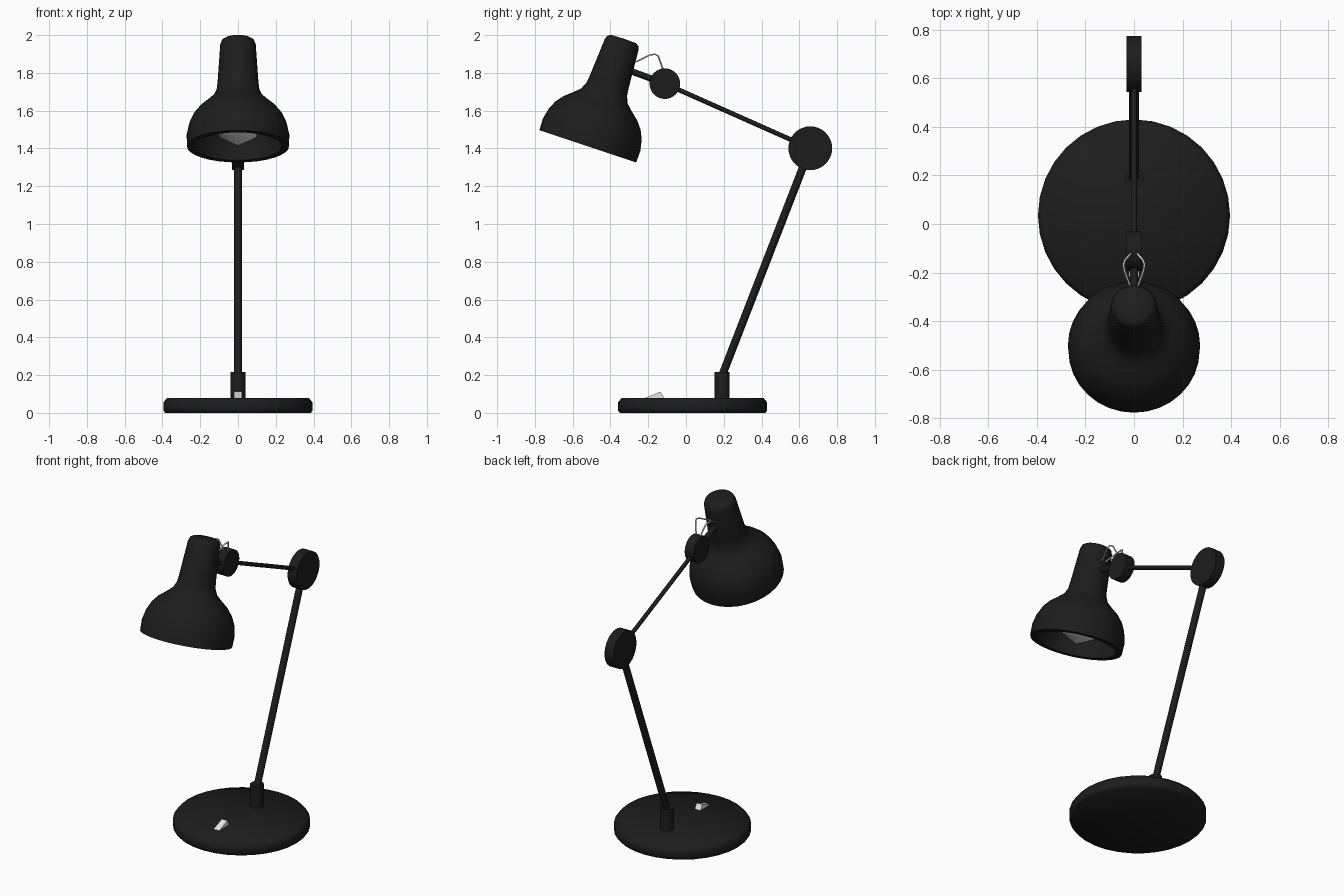
import bpy, bmesh, math
from mathutils import Vector, Matrix

if "Cube" in bpy.data.objects:
    bpy.data.objects.remove(bpy.data.objects["Cube"])


def material(name, rgb):
    m = bpy.data.materials.new(name)
    m.diffuse_color = (*rgb, 1)
    m.use_nodes = True
    m.node_tree.nodes["Principled BSDF"].inputs["Base Color"].default_value = m.diffuse_color
    return m


BLACK = material("matte black", (0.012, 0.012, 0.012))
WHITE = material("off white", (0.8, 0.8, 0.8))


def finish(name, bm, mat, matrix=Matrix(), angle=35):
    bmesh.ops.recalc_face_normals(bm, faces=bm.faces)
    me = bpy.data.meshes.new(name)
    bm.to_mesh(me)
    bm.free()
    me.materials.append(mat)
    ob = bpy.data.objects.new(name, me)
    bpy.context.collection.objects.link(ob)
    ob.matrix_world = matrix
    bpy.ops.object.select_all(action='DESELECT')
    ob.select_set(True)
    bpy.context.view_layer.objects.active = ob
    bpy.ops.object.shade_smooth_by_angle(angle=math.radians(angle))
    return ob


def lathe(name, profile, mat, matrix=Matrix(), sides=32, angle=35):
    """Spin (radius, height) points around local z."""
    bm = bmesh.new()
    vs = [bm.verts.new((r, 0, h)) for r, h in profile]
    es = [bm.edges.new(p) for p in zip(vs, vs[1:])]
    bmesh.ops.spin(bm, geom=vs + es, cent=(0, 0, 0), axis=(0, 0, 1),
                   angle=math.tau, steps=sides, use_duplicate=False)
    bmesh.ops.remove_doubles(bm, verts=bm.verts, dist=1e-5)
    return finish(name, bm, mat, matrix, angle)


def rod(name, a, b, r, mat=BLACK, sides=16):
    a, b = Vector(a), Vector(b)
    d = b - a
    L = d.length
    mx = Matrix.Translation(a) @ d.to_track_quat('Z', 'Y').to_matrix().to_4x4()
    return lathe(name, [(0, 0), (r, 0), (r, L), (0, L)], mat, mx, sides)


# base plate and post
lathe("base", [(0, 0), (0.385, 0), (0.395, 0.012), (0.395, 0.055),
               (0.375, 0.08), (0, 0.08)], BLACK,
      Matrix.Translation((0, 0.035, 0)), angle=60)
rod("post", (0, 0.191, 0.07), (0, 0.191, 0.216), 0.04)

# switch wedge on the base
bm = bmesh.new()
side = [bm.verts.new((-0.02, y, z)) for y, z in
        [(-0.22, 0.078), (-0.135, 0.112), (-0.115, 0.078)]]
f = bm.faces.new(side)
ext = bmesh.ops.extrude_face_region(bm, geom=[f])
bmesh.ops.translate(bm, vec=(0.04, 0, 0),
                    verts=[v for v in ext["geom"] if isinstance(v, bmesh.types.BMVert)])
finish("switch", bm, WHITE)

# arms and joint discs
ELBOW, HEAD = (0.658, 1.401), (-0.112, 1.743)
rod("lower_arm", (0, 0.192, 0.2), (0, *ELBOW), 0.021)
rod("upper_arm", (0, *ELBOW), (0, *HEAD), 0.0125)
rod("head_link", (0, *HEAD), (0, -0.32, 1.82), 0.017)
for name, (y, z), r in [("elbow_disc", ELBOW, 0.116), ("head_disc", HEAD, 0.081)]:
    rod(name, (-0.031, y, z), (0.031, y, z), r, sides=32)

# shade: outer skin, rim, inner skin
tilt = Matrix.Translation((0, -0.52, 1.411)) @ Matrix.Rotation(math.radians(-18.4), 4, 'X')
lathe("shade", [(0, 0.601), (0.07, 0.599), (0.086, 0.589), (0.094, 0.567),
                (0.108, 0.36), (0.113, 0.318), (0.13, 0.28), (0.165, 0.247),
                (0.205, 0.213), (0.237, 0.173), (0.259, 0.125), (0.272, 0.065),
                (0.27, 0), (0.233, 0), (0.233, 0.06), (0.22, 0.12),
                (0.18, 0.18), (0.12, 0.23), (0.085, 0.28), (0.08, 0.4), (0, 0.4)],
      BLACK, tilt, angle=50)

# bulb
lathe("bulb", [(0, 0.004), (0.1, 0.06), (0.115, 0.1), (0.1, 0.16),
               (0.06, 0.22), (0.045, 0.3), (0.045, 0.4)], WHITE, tilt, 16)

# pair of cable wires looping from joint to shade
for name, s in [("wire_right", 1), ("wire_left", -1)]:
    cu = bpy.data.curves.new(name, 'CURVE')
    cu.dimensions = '3D'
    cu.bevel_depth = 0.0045
    cu.bevel_resolution = 1
    pts = [(0.012, -0.29, 1.848), (0.018, -0.25, 1.866), (0.04, -0.19, 1.895),
           (0.043, -0.165, 1.899), (0.036, -0.147, 1.89), (0.012, -0.12, 1.813)]
    sp = cu.splines.new('POLY')
    sp.points.add(len(pts) - 1)
    for p, (x, y, z) in zip(sp.points, pts):
        p.co = (s * x, y, z, 1)
    cu.materials.append(WHITE)
    bpy.context.collection.objects.link(bpy.data.objects.new(name, cu))
